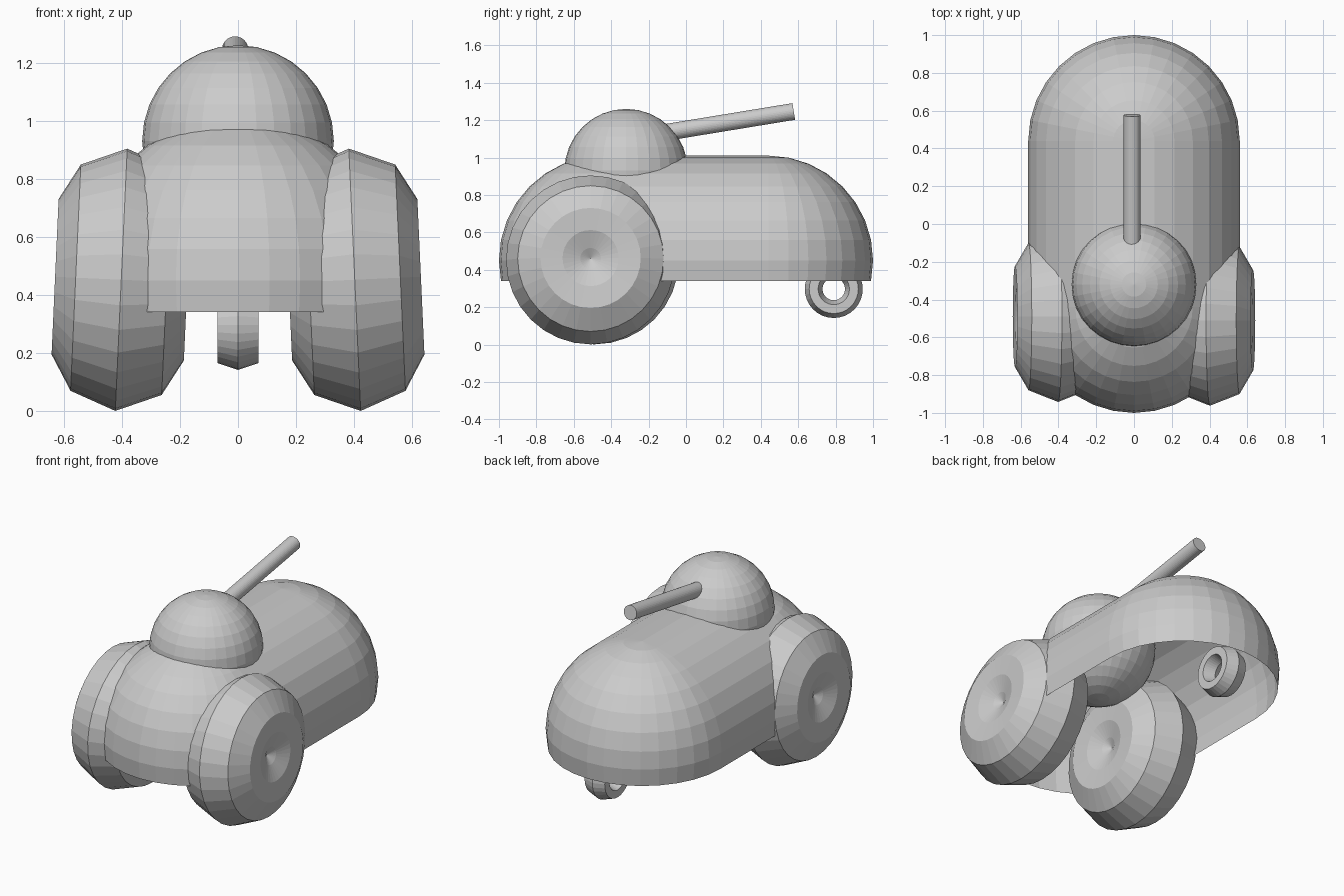
import bpy, bmesh, math
from mathutils import Matrix

if "Cube" in bpy.data.objects:
    bpy.data.objects.remove(bpy.data.objects["Cube"])


def finish(bm, name, matrix=Matrix()):
    bm.transform(matrix)
    mesh = bpy.data.meshes.new(name)
    bm.to_mesh(mesh)
    bm.free()
    obj = bpy.data.objects.new(name, mesh)
    bpy.context.collection.objects.link(obj)
    return obj


def lathe_x(name, profile, segments, matrix, closed=False):
    """Spin a profile of (radius, x offset) points around the x axis."""
    bm = bmesh.new()
    rings = []
    for i in range(segments):
        a = math.tau * i / segments
        rings.append([bm.verts.new((x, r * math.cos(a), r * math.sin(a))) for r, x in profile])
    n = len(profile)
    for i in range(segments):
        a, b = rings[i], rings[(i + 1) % segments]
        for j in range(n if closed else n - 1):
            k = (j + 1) % n
            bm.faces.new((a[j], a[k], b[k], b[j]))
    bmesh.ops.remove_doubles(bm, verts=bm.verts, dist=1e-5)
    bmesh.ops.recalc_face_normals(bm, faces=bm.faces)
    return finish(bm, name, matrix)


# Body: open-bottomed stretched dome made of stadium-shaped rings
R, HALF, ZC = 0.56, 0.44, 0.45
step = math.radians(11.25)
bm = bmesh.new()
rings = []
for lat in range(-1, 9):
    r, z = R * math.cos(lat * step), ZC + R * math.sin(lat * step)
    ring = []
    for end in (1, -1):
        for k in range(17):
            a = k * step
            ring.append(bm.verts.new((end * r * math.cos(a), end * (HALF + r * math.sin(a)), z)))
    rings.append(ring)
for low, high in zip(rings, rings[1:]):
    for i in range(34):
        j = (i + 1) % 34
        bm.faces.new((low[i], low[j], high[j], high[i]))
bmesh.ops.remove_doubles(bm, verts=bm.verts, dist=1e-5)
finish(bm, "body_shell")

# Turret dome
bm = bmesh.new()
bmesh.ops.create_uvsphere(bm, u_segments=32, v_segments=16, radius=0.33)
finish(bm, "turret_dome", Matrix.Translation((0, -0.32, 0.93)))

# Barrel, raised slightly towards the back
bm = bmesh.new()
bmesh.ops.create_cone(bm, cap_ends=True, segments=32, radius1=0.045, radius2=0.045, depth=0.88)
tilt = math.radians(9.3)
finish(bm, "barrel", Matrix.Translation((-0.01, 0.142, 1.175))
       @ Matrix.Rotation(tilt - math.pi / 2, 4, 'X'))

# Two big wheels, leaning inwards at the top, with dimpled hubs
half = [(0.0, 0.155), (0.055, 0.185), (0.15, 0.22), (0.268, 0.228), (0.39, 0.157)]
wheel = half + [(0.452, 0)] + [(r, -x) for r, x in reversed(half)]
for side, name, y in ((1, "right_wheel", -0.51), (-1, "left_wheel", -0.49)):
    lathe_x(name, wheel, 32, Matrix.Translation((side * 0.402, y, 0.4525))
            @ Matrix.Rotation(math.radians(-2.6 * side), 4, 'Y'))

# Small ring-shaped trailing wheel with a six-sided section
section = [(0.1075 + 0.0475 * math.cos(k * math.pi / 3), 0.082 * math.sin(k * math.pi / 3))
           for k in range(6)]
lathe_x("trailing_wheel", section, 32, Matrix.Translation((0, 0.79, 0.297)), closed=True)
